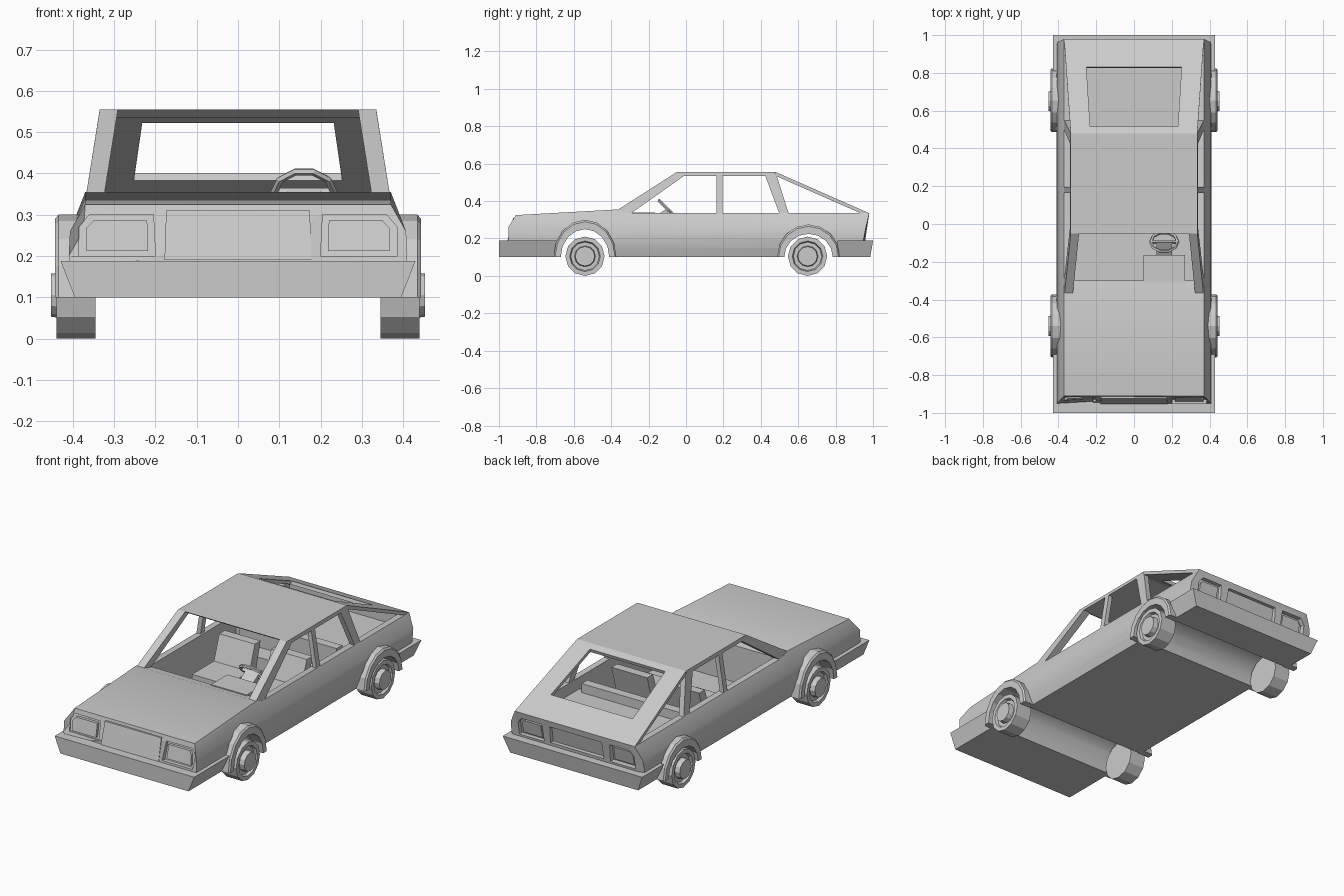
import bpy, bmesh, math
from mathutils import Matrix, Vector

if "Cube" in bpy.data.objects:
    bpy.data.objects.remove(bpy.data.objects["Cube"])


def make(name, verts, faces):
    me = bpy.data.meshes.new(name)
    bm = bmesh.new()
    vs = [bm.verts.new(v) for v in verts]
    for f in faces:
        bm.faces.new([vs[i] for i in f])
    bmesh.ops.recalc_face_normals(bm, faces=bm.faces)
    bm.to_mesh(me)
    bm.free()
    ob = bpy.data.objects.new(name, me)
    bpy.context.collection.objects.link(ob)
    return ob


def loft(name, rings, closed=False):
    """Skin equal-length rings; cap the ends unless closed."""
    n, m = len(rings[0]), len(rings)
    verts = [p for r in rings for p in r]
    faces = [(i * n + j, i * n + (j + 1) % n, (i + 1) % m * n + (j + 1) % n, (i + 1) % m * n + j)
             for i in range(m if closed else m - 1) for j in range(n)]
    if not closed:
        faces += [tuple(range(n)), tuple(range((m - 1) * n, m * n))]
    return make(name, verts, faces)


def box(name, x, y, z):
    return loft(name, [[(a, y[0], z[0]), (a, y[1], z[0]), (a, y[1], z[1]), (a, y[0], z[1])] for a in x])


def extrude(name, profile, x0, x1):
    """Extrude a (y, z) profile along x."""
    return loft(name, [[(x, y, z) for y, z in profile] for x in (x0, x1)])


def cut(ob, cutter):
    cutter.hide_render = True
    mod = ob.modifiers.new("cut", 'BOOLEAN')
    mod.operation, mod.solver, mod.object = 'DIFFERENCE', 'EXACT', cutter
    bpy.context.view_layer.objects.active = ob
    bpy.ops.object.modifier_apply(modifier=mod.name)
    bpy.data.objects.remove(cutter)


def smooth(ob, angle=30):
    bpy.ops.object.select_all(action='DESELECT')
    ob.select_set(True)
    bpy.context.view_layer.objects.active = ob
    bpy.ops.object.shade_smooth_by_angle(angle=math.radians(angle))


# Lower body shell, lofted front to back
def section(ys, top):
    half = [(.385, .1), (.402, .15), (.41, .2), (.407, .26), (.37, top)]
    right = [(x, y, z) for (x, z), y in zip(half, ys)]
    return right + [(-x, y, z) for x, y, z in reversed(right)]


body = loft("body", [section((-.95, -.95, -.95, -.95, -.91), .325),
                     section([-.37] * 5, .355), section([-.31] * 5, .335),
                     section((.945, .945, .95, .962, .98), .335)])

# Cabin tub with raised cargo floor
cut(body, extrude("tub_cutter", [(-.3, .13), (.46, .13), (.46, .27), (.93, .27), (.93, .6), (-.3, .6)], -.335, .335))

# Wheel wells across the full width
WHEELS = {"front": (-.54, .2), "rear": (.655, .175)}


def arc(y, ry, rz, n=8):
    return [(y + ry * math.cos(math.pi * k / n), .1 + rz * math.sin(math.pi * k / n)) for k in range(n + 1)]


for end, (y, h) in WHEELS.items():
    a = arc(y, .135, h - .045)
    cut(body, extrude("well_cutter", a + [(a[-1][0], .02), (a[0][0], .02)], -.6, .6))


# Lamps, grille and plate recess
def panel_y(z, rear):
    return .95 + max(0, z - .2) * .22 if rear else -.95 + max(0, z - .26) * .6


def panel(name, outline, rear, depth0, depth1):
    s = -1 if rear else 1
    return loft(name, [[(x, panel_y(z, rear) + s * d, z) for x, z in outline] for d in (depth0, depth1)])


for s in (1, -1):
    for rear, w0, w1 in ((False, .2, .385), (True, .205, .36)):
        outer = [(s * w0, .2), (s * w1, .2), (s * w1, .27), (s * (w1 - .025), .3), (s * (w0 + .005), .3)]
        inner = [(s * (w0 + .018), .212), (s * (w1 - .018), .212), (s * (w1 - .018), .268),
                 (s * (w1 - .035), .286), (s * (w0 + .02), .286)]
        cut(body, panel("lamp_cutter", outer, rear, -.05, .022))
        panel("rear_lamp" if rear else "headlamp", inner, rear, .01, .026)
cut(body, panel("plate_cutter", [(-.165, .205), (.165, .205), (.16, .3), (-.16, .3)], True, -.05, .018))
panel("grille", [(-.178, .19), (.178, .19), (.174, .31), (-.174, .31)], False, -.004, .02)
smooth(body)

# Bumpers
for name, y0, y1, yb in (("front_bumper", -1, -.69, -1), ("rear_bumper", 1, .81, .985)):
    loft(name, [[(-.395, b, .1), (.395, b, .1), (.43, t, .188), (-.43, t, .188)] for b, t in ((yb, y0), (y1, y1))])


# Pillars, both sides, leaning inward
def pillar(name, quad, depth=.038):
    for s in (1, -1):
        loft(name, [[(s * (.37 - (z - .335) * .16 - d), y, z) for y, z in quad] for d in (0, depth)])


pillar("front_pillar", [(-.37, .35), (-.05, .555), (-.01, .535), (-.3, .33)], .044)
pillar("middle_pillar", [(.163, .33), (.195, .33), (.195, .54), (.163, .54)], .025)
pillar("rear_pillar", [(.5, .33), (.55, .33), (.482, .545), (.42, .545)], .03)

# Roof
loft("roof", [[(-w, y0, z), (w, y0, z), (w, y1, z), (-w, y1, z)]
              for w, y0, y1, z in ((.335, -.05, .48, .555), (.338, -.02, .47, .535))])


# Sloping tailgate with a window opening
def hatch_pt(x, y, d):
    return (x, y - d * .3, .555 - (y - .48) * .44 - d)


outer = [(-.335, .48), (.335, .48), (.37, .98), (-.37, .98)]
hole = [(-.232, .515), (.232, .515), (.252, .83), (-.252, .83)]
rings = [[hatch_pt(x, y, d) for x, y in loop] for loop, d in
         ((outer, 0), (hole, 0), (hole, .018), (outer, .018))]
loft("tailgate", rings, closed=True)

# Wheel arch flares
for end, (y, h) in WHEELS.items():
    o, i = arc(y, .168, h), arc(y, .13, h - .05)
    for s in (1, -1):
        prof = [[(s * .37, *a), (s * .435, *a), (s * .443, a[0] * .8 + b[0] * .2, a[1] * .8 + b[1] * .2),
                 (s * .443, *b), (s * .37, *b)] for a, b in zip(o, i)]
        loft(end + "_arch", prof)

# Wheels, turned from a profile
PROFILE = [(.02, .345), (.105, .345), (.105, .44), (.082, .44), (.076, .425),
           (.056, .425), (.052, .453), (.02, .453)]
for end, y in (("front", -.54), ("rear", .65)):
    for s in (1, -1):
        loft(end + "_wheel", [[(s * x, y + r * math.sin(math.tau * k / 12), .105 + r * math.cos(math.tau * k / 12))
                               for k in range(12)] for r, x in PROFILE])

# Seats
for s in (1, -1):
    x = sorted((s * .05, s * .27))
    box("front_seat_cushion", x, (-.02, .22), (.13, .2))
    extrude("front_seat_back", [(.17, .19), (.23, .19), (.27, .335), (.22, .335)], *x)
box("rear_seat_cushion", (-.3, .3), (.34, .46), (.13, .2))
box("rear_seat_back", (-.3, .3), (.44, .49), (.19, .32))

# Instrument box, steering column and wheel
box("instrument_box", (.05, .27), (-.31, -.165), (.24, .34))
hub = Vector((.16, -.095, .355))
bpy.ops.mesh.primitive_torus_add(major_radius=.072, minor_radius=.009, major_segments=10, minor_segments=5,
                                 location=hub, rotation=(-math.pi / 4, 0, 0))
bpy.context.object.name = "steering_wheel"
extrude("steering_spoke", [(-.1, .347), (-.088, .359), (-.094, .365), (-.106, .353)], .09, .23)
extrude("steering_column", [(-.09, .345), (-.1, .36), (-.2, .3), (-.18, .27)], .12, .2)
